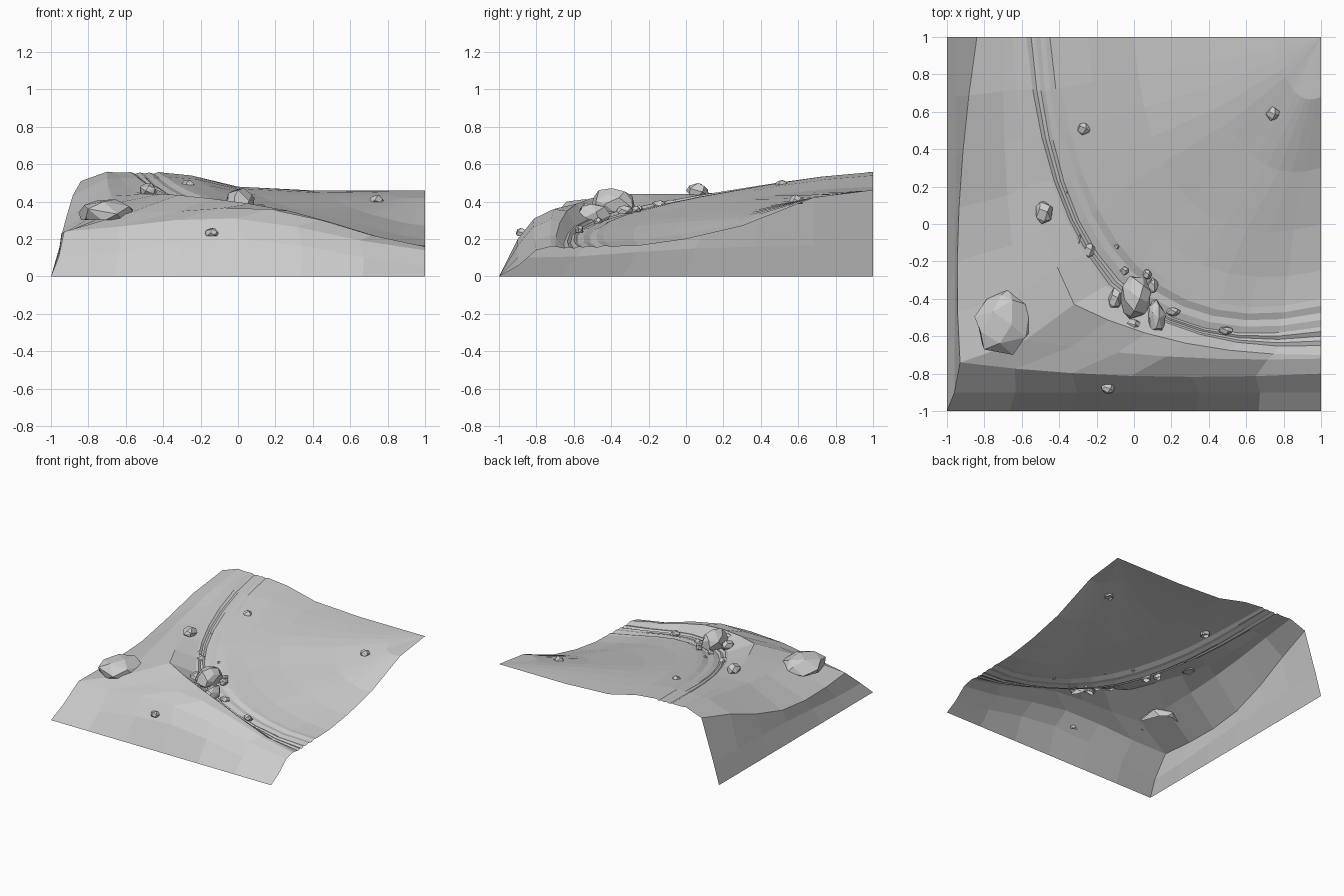
import bpy, bmesh, math, random
from mathutils import Vector

if "Cube" in bpy.data.objects:
    bpy.data.objects.remove(bpy.data.objects["Cube"])

random.seed(4)
SEG = 12

# L-shaped contour rows: x on back edge, bend point x, y, y on right edge, 5 heights, corner sharpness
ROWS = [
    (-1.0, -1.0, -1.0, -1.0, (0, 0, 0, 0, 0), 1),             # outer foot
    (-.95, -.96, -.90, -.90, (.17, .15, .10, .20, .055), 1),  # bank face
    (-.84, -.93, -.74, -.80, (.51, .25, .24, .31, .14), .8),    # bank top
    (-.70, -.58, -.62, -.72, (.56, .43, .34, .36, .16), .8),
    (-.65, -.32, -.43, -.70, (.555, .45, .435, .35, .16), .5),   # crest beside track
    (-.60, -.15, -.33, -.65, (.555, .46, .36, .27, .15), .2),   # track outer edge
    (-.50, -.08, -.30, -.55, (.55, .44, .335, .25, .155), 0),   # track middle
    (-.40, .05, -.20, -.40, (.555, .46, .36, .26, .16), 0),     # track inner edge
    (-.25, .13, -.06, -.25, (.54, .46, .36, .27, .165), 0),
    (0, .30, .12, 0, (.48, .435, .36, .29, .20), 0),
    (.40, .60, .40, .30, (.46, .435, .37, .315, .27), 0),
    (.75, .85, .72, .68, (.46, .445, .425, .42, .42), 0),
]


def height(zs, t):
    """Smooth interpolation through five evenly spaced heights."""
    i = min(int(t * 4), 3)
    f = t * 4 - i
    p = [zs[max(0, min(4, i + k))] for k in (-1, 0, 1, 2)]
    return p[1] + .5 * f * (p[2] - p[0] + f * (2*p[0] - 5*p[1] + 4*p[2] - p[3]
                            + f * (3*(p[1] - p[2]) + p[3] - p[0])))


def make_row(a, mx, my, b, zs, sharp):
    s, m, e = Vector((a, 1, 0)), Vector((mx, my, 0)), Vector((1, b, 0))
    k = 2 * m - (s + e) / 2
    pts = []
    for i in range(SEG + 1):
        t = i / SEG
        curve = (1-t)**2 * s + 2*t*(1-t) * k + t*t * e
        line = s.lerp(m, 2*t) if t < .5 else m.lerp(e, 2*t - 1)
        p = curve.lerp(line, sharp)
        p.z = height(zs, t)
        pts.append(p)
    return pts


# Hillside sheet with ruts in the winding track
rows = []
base = [make_row(*r) for r in ROWS]
for j, row in enumerate(base):
    rows.append(row)
    if j in (5, 6):
        for n in range(1, 4):
            mid = [p.lerp(q, n / 4) for p, q in zip(row, base[j + 1])]
            for p in mid:
                p.z += .005 if n % 2 else -.004
            rows.append(mid)
bm = bmesh.new()
grid = [[bm.verts.new(p) for p in row] for row in rows]
for r0, r1 in zip(grid, grid[1:]):
    for i in range(SEG):
        bm.faces.new((r0[i], r0[i+1], r1[i+1], r1[i]))
far = bm.verts.new((1, 1, .46))
for i in range(SEG):
    bm.faces.new((grid[-1][i], grid[-1][i+1], far))
bmesh.ops.recalc_face_normals(bm, faces=bm.faces)
if sum(f.normal.z for f in bm.faces) < 0:
    bmesh.ops.reverse_faces(bm, faces=bm.faces)
mesh = bpy.data.meshes.new("hillside")
bm.to_mesh(mesh)
bm.free()
bpy.context.collection.objects.link(bpy.data.objects.new("hillside", mesh))


def rock(name, loc, size, n=22, cut=-.5):
    """Faceted stone: hull of jittered points on an ellipsoid, open underneath."""
    bm = bmesh.new()
    for i in range(n):
        z = 1 - 2 * (i + .5) / n
        a = i * 2.39996 + random.uniform(-.3, .3)
        r = math.sqrt(1 - z*z)
        bm.verts.new(Vector((r*math.cos(a), r*math.sin(a), z)) * random.uniform(.9, 1.05))
    bmesh.ops.convex_hull(bm, input=bm.verts)
    bmesh.ops.dissolve_limit(bm, angle_limit=.3, verts=bm.verts, edges=bm.edges)
    bmesh.ops.bisect_plane(bm, geom=bm.verts[:] + bm.edges[:] + bm.faces[:],
                           plane_co=(0, 0, cut), plane_no=(0, 0, -1), clear_outer=True)
    for v in bm.verts:
        v.co = Vector(loc) + Vector(c * s / 2 for c, s in zip(v.co, size))
    mesh = bpy.data.meshes.new(name)
    bm.to_mesh(mesh)
    bm.free()
    bpy.context.collection.objects.link(bpy.data.objects.new(name, mesh))


# Big boulders
rock("corner_boulder", (-.70, -.53, .33), (.34, .36, .19), 22, -.3)
rock("track_boulder", (.01, -.39, .39), (.17, .26, .18), 26)
rock("track_boulder_side", (.12, -.50, .33), (.10, .20, .13))

# Loose stones: x, y, z, width, depth
STONES = [
    (-.48, .06, .455, .10, .13), (-.27, .51, .485, .08, .08), (.74, .59, .405, .08, .08),
    (-.14, -.88, .232, .08, .06), (-.30, -.08, .385, .06, .08), (-.24, -.14, .375, .07, .09),
    (-.10, -.40, .37, .08, .12), (-.01, -.54, .36, .10, .07), (.10, -.33, .35, .06, .09),
    (-.05, -.25, .36, .05, .05), (.07, -.27, .355, .05, .06), (.21, -.47, .29, .08, .05),
    (.49, -.57, .25, .08, .05), (-.09, -.12, .38, .03, .03), (.43, -.42, .25, .03, .03),
    (-.36, .17, .43, .02, .02), (-.06, -.55, .37, .03, .04),
]
for i, (x, y, z, w, d) in enumerate(STONES):
    rock(f"stone_{i + 1}", (x, y, z), (w, d, (w + d) * .42), 16)
